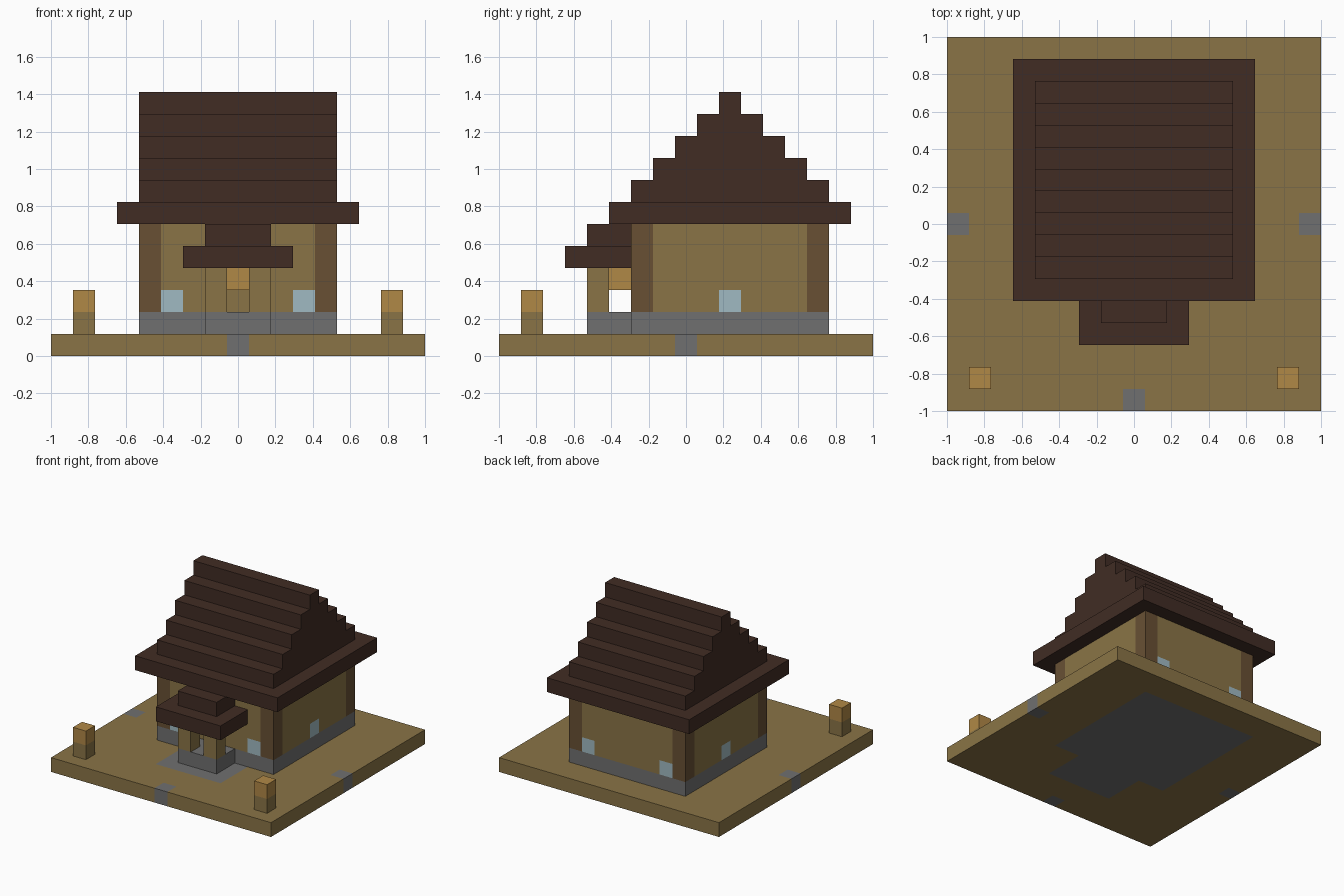
import bpy
import bmesh
from mathutils import Vector

CELL = 2 / 17  # everything sits on a 17-cell grid, centred on x and y

if "Cube" in bpy.data.objects:
    bpy.data.objects.remove(bpy.data.objects["Cube"], do_unlink=True)


def material(name, srgb):
    linear = [((c / 255 + 0.055) / 1.055) ** 2.4 for c in srgb]
    mat = bpy.data.materials.new(name)
    mat.use_nodes = True
    mat.diffuse_color = (*linear, 1)
    bsdf = mat.node_tree.nodes["Principled BSDF"]
    bsdf.inputs["Base Color"].default_value = (*linear, 1)
    bsdf.inputs["Roughness"].default_value = 0.9
    return mat


TAN = material("tan", (138, 116, 70))
STONE = material("stone_grey", (112, 112, 112))
ROOF = material("dark_roof_brown", (65, 44, 36))
TIMBER = material("timber_brown", (104, 80, 52))
GLASS = material("pale_blue_glass", (160, 186, 194))
LAMP = material("lamp_orange", (176, 136, 70))


def block(name, x, y, z, mats, rule=None):
    """Box spanning cell ranges; rule(cell) picks a material index per cell."""
    low, high = Vector((x[0], y[0], z[0])), Vector((x[1], y[1], z[1]))
    bm = bmesh.new()
    bmesh.ops.create_cube(bm, size=1)
    for v in bm.verts:
        v.co = [lo + (c + 0.5) * (hi - lo) for c, lo, hi in zip(v.co, low, high)]
    if rule:
        # Slice the box into unit cells and paint each one
        for axis in range(3):
            normal = Vector([float(i == axis) for i in range(3)])
            for step in range(1, round(high[axis] - low[axis])):
                geom = bm.verts[:] + bm.edges[:] + bm.faces[:]
                bmesh.ops.bisect_plane(bm, geom=geom, plane_no=normal,
                                       plane_co=normal * (low[axis] + step))
        bm.normal_update()
        for f in bm.faces:
            cell = f.calc_center_median() - f.normal / 2
            f.material_index = rule(round(cell.x), round(cell.y), cell.z)
    bmesh.ops.scale(bm, vec=(CELL, CELL, CELL), verts=bm.verts)
    mesh = bpy.data.meshes.new(name)
    bm.to_mesh(mesh)
    bm.free()
    for m in mats:
        mesh.materials.append(m)
    obj = bpy.data.objects.new(name, mesh)
    bpy.context.collection.objects.link(obj)
    return obj


# Ground slab with stone under the house, round the porch and at three edges
def ground_rule(x, y, z):
    house = abs(x) <= 4 and -2 <= y <= 6
    porch = abs(x) <= 2 and -5 <= y <= -3
    edge = (x == 0 and y == -8) or (abs(x) == 8 and y == 0)
    return int(house or porch or edge)


block("ground", (-8.5, 8.5), (-8.5, 8.5), (0, 1), [TAN, STONE], ground_rule)

# Stone footings
block("house_footing", (-4.5, 4.5), (-2.5, 6.5), (1, 2), [STONE])
block("porch_footing", (-1.5, 1.5), (-4.5, -2.5), (1, 2), [STONE])


# Walls with timber corners and low windows
def wall_rule(x, y, z):
    side, end = abs(x) == 4, abs(y - 2) == 4
    if side and end:
        return 1
    window = (end and abs(x) == 3) or (side and y == 2)
    return 2 if window and z < 3 else 0


block("walls", (-4.5, 4.5), (-2.5, 6.5), (2, 6), [TAN, TIMBER, GLASS], wall_rule)

# Main roof: wide eaves, then steps narrowing to the ridge
block("roof_eaves", (-5.5, 5.5), (-3.5, 7.5), (6, 7), [ROOF])
for i in range(5):
    half = 4.5 - i
    block(f"roof_step_{i + 1}", (-4.5, 4.5), (2 - half, 2 + half), (7 + i, 8 + i), [ROOF])

# Porch roof and hanging lantern
block("porch_roof", (-2.5, 2.5), (-5.5, -2.5), (4, 5), [ROOF])
block("porch_roof_cap", (-1.5, 1.5), (-4.5, -2.5), (5, 6), [ROOF])
block("porch_lantern", (-0.5, 0.5), (-3.5, -2.5), (3, 4), [LAMP])

# Porch posts and garden lamp posts on both sides
for side, s in (("left", 1), ("right", -1)):
    block(f"porch_post_{side}", (s - 0.5, s + 0.5), (-4.5, -3.5), (2, 4), [TAN])
    lamp_x = (s * 7 - 0.5, s * 7 + 0.5)
    block(f"lamp_post_{side}", lamp_x, (-7.5, -6.5), (1, 2), [TAN])
    block(f"lamp_{side}", lamp_x, (-7.5, -6.5), (2, 3), [LAMP])
